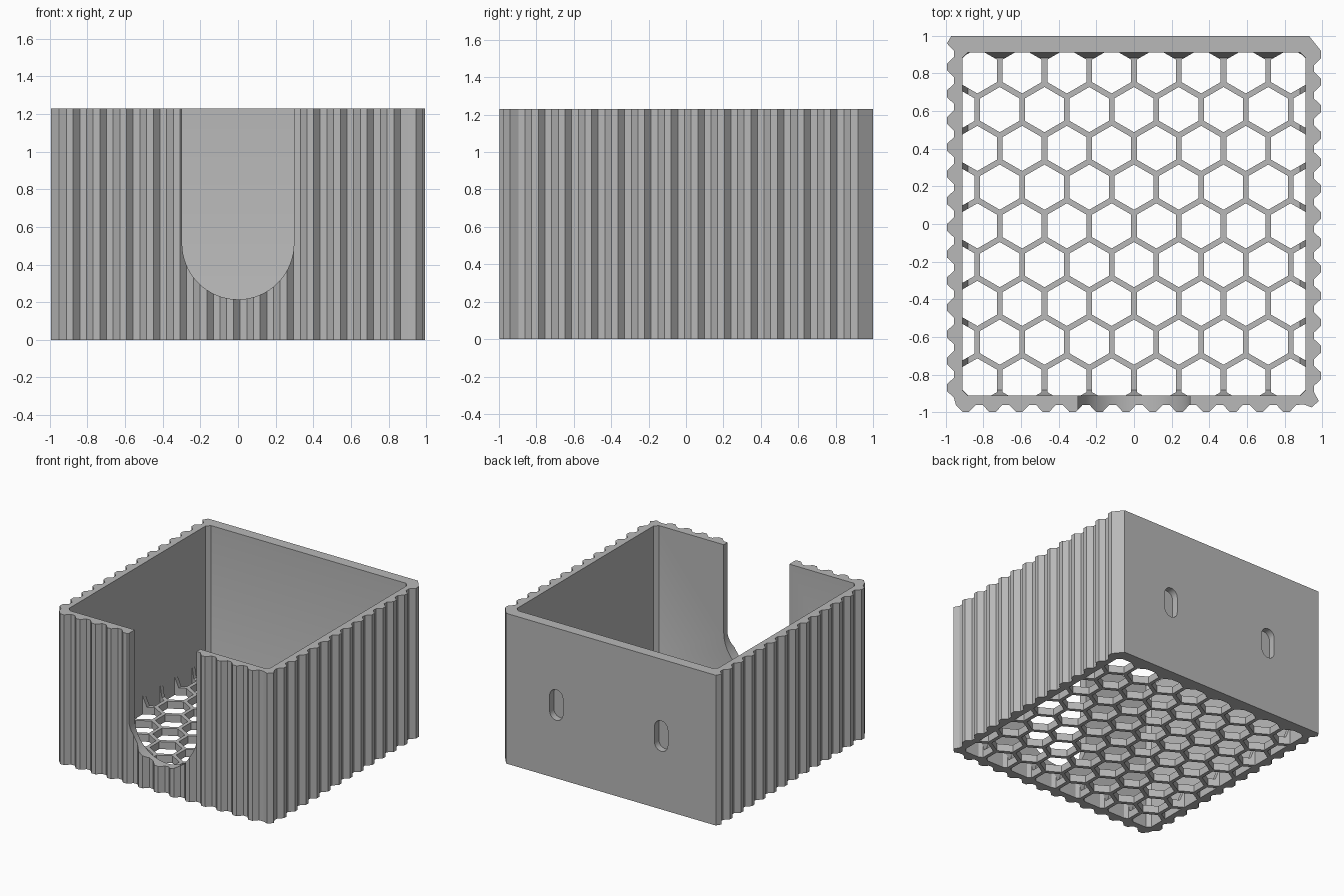
import bpy
import bmesh
from math import pi, cos, sin, sqrt

if "Cube" in bpy.data.objects:
    bpy.data.objects.remove(bpy.data.objects["Cube"])

HEIGHT = 1.23
PEAK, VALLEY = 0.994, 0.957     # rib crest and groove distance from centre
PITCH = 0.142                   # rib spacing
INNER = 0.912                   # half width of the cavity
FLOOR = 0.06
CELL = 0.2378                   # honeycomb spacing
STRUT = 0.03

grey = bpy.data.materials.new("plain_grey")
grey.use_nodes = True
colour = (0.48, 0.48, 0.48, 1)
grey.diffuse_color = colour
grey.node_tree.nodes["Principled BSDF"].inputs["Base Color"].default_value = colour


def add_loft(bm, rings):
    """Closed solid through matching rings of 3D points."""
    loops = [[bm.verts.new(p) for p in ring] for ring in rings]
    n = len(loops[0])
    for a, b in zip(loops, loops[1:]):
        for i in range(n):
            j = (i + 1) % n
            bm.faces.new((a[i], a[j], b[j], b[i]))
    bm.faces.new(loops[0][::-1])
    bm.faces.new(loops[-1])


def finish(bm, name, helper=False):
    bmesh.ops.recalc_face_normals(bm, faces=bm.faces)
    mesh = bpy.data.meshes.new(name)
    bm.to_mesh(mesh)
    bm.free()
    mesh.materials.append(grey)
    obj = bpy.data.objects.new(name, mesh)
    bpy.context.collection.objects.link(obj)
    obj.hide_render = helper
    return obj


def solid(name, rings, helper=False):
    bm = bmesh.new()
    add_loft(bm, rings)
    return finish(bm, name, helper)


def boolean(target, cutter, operation="DIFFERENCE"):
    mod = target.modifiers.new(cutter.name, "BOOLEAN")
    mod.operation = operation
    mod.solver = "EXACT"
    mod.object = cutter
    bpy.context.view_layer.objects.active = target
    bpy.ops.object.modifier_apply(modifier=mod.name)
    bpy.data.objects.remove(cutter)


def flat(points, z):
    return [(x, y, z) for x, y in points]


def upright(points, y):
    return [(x, y, z) for x, z in points]


def octagon(r, corner=0.03):
    c = r - corner
    return [(-c, -r), (c, -r), (r, -c), (r, c), (c, r), (-c, r), (-r, c), (-r, -c)]


def ribs(first, count):
    """Trapezoid ribs as (distance along wall, distance outward)."""
    points = []
    for k in range(count):
        c = first + k * PITCH
        points += [(c - 0.053, VALLEY), (c - 0.018, PEAK), (c + 0.018, PEAK), (c + 0.053, VALLEY)]
    return points


# Ribbed outer body: front, right, plain back, then left side
outline = [(t, -d - 0.004) for t, d in ribs(-0.894, 13)]
outline += [(0.905, -0.96), (0.945, -0.975), (0.982, -0.94), (VALLEY, -0.895)]
outline += [(d, t) for t, d in ribs(-0.807, 12)]
outline += [(VALLEY, 0.845), (PEAK, 0.88), (PEAK, 0.92), (0.93, 1)]
outline += [(-0.97, 1), (-PEAK, 0.96), (-VALLEY, 0.92)]
outline += [(-d, t) for t, d in reversed(ribs(-0.87, 13))]
box = solid("ribbed_box", [flat(outline, 0), flat(outline, HEIGHT)])

# Cavity with a steep chamfer around the floor
boolean(box, solid("cavity", [
    flat(octagon(INNER - 0.03), FLOOR),
    flat(octagon(INNER), FLOOR + 0.1),
    flat(octagon(INNER), HEIGHT + 0.2)], True))

# Honeycomb holes, limited to the inside of the walls
bm = bmesh.new()
radius = (CELL - STRUT) / sqrt(3)
for row in range(-4, 5):
    shift = 0 if row % 2 else CELL / 2
    cy = -0.01 + row * CELL * sqrt(3) / 2
    for col in range(-5, 5):
        cx = col * CELL + shift
        if abs(cx) < INNER + 0.06:
            hexagon = [(cx + radius * sin(i * pi / 3), cy + radius * cos(i * pi / 3)) for i in range(6)]
            add_loft(bm, [flat(hexagon, -0.2), flat(hexagon, 0.4)])
holes = finish(bm, "floor_holes", True)
limit = octagon(INNER - 0.001)
boolean(holes, solid("hole_limit", [flat(limit, -0.1), flat(limit, 0.2)], True), "INTERSECT")
boolean(box, holes)

# Rounded opening in the front wall
R, N = 0.297, 32
opening = [(R * cos(pi + pi * i / N), 0.512 + R * sin(pi + pi * i / N)) for i in range(N + 1)]
opening += [(R, HEIGHT + 0.1), (-R, HEIGHT + 0.1)]
boolean(box, solid("front_opening", [upright(opening, -1.2), upright(opening, -0.7)], True))

# Two shallow mounting slots in the back
for side in (-1, 1):
    slot = []
    for i in range(26):
        a = pi * (i if i < 13 else i - 1) / 12
        slot.append((side * 0.475 + 0.06 * cos(a), 0.6 + 0.06 * sin(a) + (0.065 if i < 13 else -0.065)))
    boolean(box, solid("back_slot", [upright(slot, 0.945), upright(slot, 1.1)], True))

# Smooth only the curved surfaces
bpy.ops.object.select_all(action="DESELECT")
box.select_set(True)
bpy.context.view_layer.objects.active = box
bpy.ops.object.shade_smooth_by_angle(angle=pi / 9)
